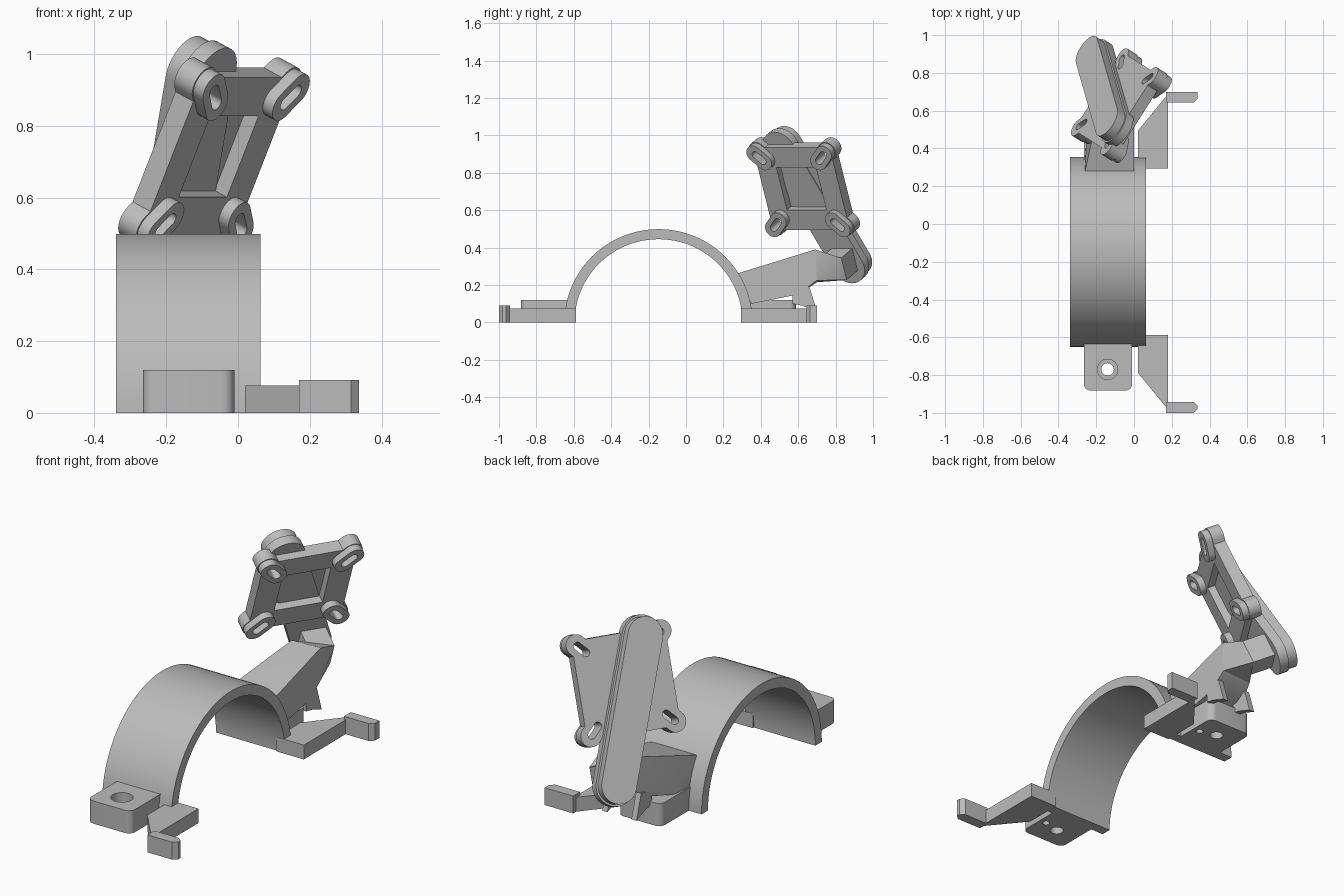
import bpy, bmesh, math
from mathutils import Matrix, Vector

if "Cube" in bpy.data.objects:
    bpy.data.objects.remove(bpy.data.objects["Cube"])

grey = bpy.data.materials.new("plain_grey")
grey.diffuse_color = (0.5, 0.5, 0.5, 1)
grey.use_nodes = True
grey.node_tree.nodes["Principled BSDF"].inputs["Base Color"].default_value = grey.diffuse_color


def finish(name, bm, matrix=None):
    bmesh.ops.recalc_face_normals(bm, faces=bm.faces)
    me = bpy.data.meshes.new(name)
    bm.to_mesh(me)
    bm.free()
    me.materials.append(grey)
    if matrix:
        me.transform(matrix)
    ob = bpy.data.objects.new(name, me)
    bpy.context.collection.objects.link(ob)
    return ob


def prism(name, pts, lo, hi, matrix=None):
    """Extrude a 2D outline along its normal from lo to hi."""
    bm = bmesh.new()
    base = [bm.verts.new((x, y, lo)) for x, y in pts]
    top = [bm.verts.new((x, y, hi)) for x, y in pts]
    bm.faces.new(base[::-1])
    bm.faces.new(top)
    n = len(pts)
    for i in range(n):
        j = (i + 1) % n
        bm.faces.new((base[i], base[j], top[j], top[i]))
    return finish(name, bm, matrix)


def hull(name, pts):
    bm = bmesh.new()
    for p in pts:
        bm.verts.new(p)
    bmesh.ops.convex_hull(bm, input=bm.verts)
    return finish(name, bm)


def cone(name, x, y, z0, z1, r0, r1, matrix=None):
    bm = bmesh.new()
    bmesh.ops.create_cone(bm, cap_ends=True, segments=32, radius1=r0, radius2=r1,
                          depth=z1 - z0, matrix=Matrix.Translation((x, y, (z0 + z1) / 2)))
    return finish(name, bm, matrix)


def obround(p, q, r, n=16):
    """Stadium outline around the segment p-q."""
    a = math.atan2(q[1] - p[1], q[0] - p[0])
    pts = []
    for c, start in ((q, a - math.pi / 2), (p, a + math.pi / 2)):
        for i in range(n + 1):
            t = start + math.pi * i / n
            pts.append((c[0] + r * math.cos(t), c[1] + r * math.sin(t)))
    return pts


def rect(x0, x1, y0, y1):
    return [(x0, y0), (x1, y0), (x1, y1), (x0, y1)]


def cut(ob, cutters):
    bpy.context.view_layer.objects.active = ob
    for c in cutters:
        m = ob.modifiers.new("cut", 'BOOLEAN')
        m.operation, m.solver, m.object = 'DIFFERENCE', 'EXACT', c
        bpy.ops.object.modifier_apply(modifier=m.name)


helpers = []


def helper(ob):
    helpers.append(ob)
    return ob


# sideways frame: outline in (y, z), extruded along x
YZX = Matrix(((0, 0, 1, 0), (1, 0, 0, 0), (0, 1, 0, 0), (0, 0, 0, 1)))
# outline in (x, z), extruded along y
XZY = Matrix(((1, 0, 0, 0), (0, 0, 1, 0), (0, 1, 0, 0), (0, 0, 0, 1)))

# half-ring arch
CY, RO, RI, N = -0.147, 0.503, 0.449, 48
arc = [(CY + RO * math.cos(math.pi * i / N), 0.992 * RO * math.sin(math.pi * i / N)) for i in range(N + 1)]
arc += [(CY + RI * math.cos(math.pi * i / N), 0.992 * RI * math.sin(math.pi * i / N)) for i in range(N, -1, -1)]
arch = prism("arch", arc, -0.34, 0.063, YZX)

# screw tabs, arms and arm ends, front and back
for side, s in (("front", -1), ("back", 1)):
    def Y(d):
        return CY + s * d
    outer = Y(0.735)
    r = 0.035
    outline = [(-0.265, Y(0.47)), (-0.01, Y(0.47))]
    for cx, a0 in ((-0.01 - r, 0), (-0.265 + r, 90)):
        for k in range(7):
            t = math.radians(a0 + 15 * k)
            outline.append((cx + r * math.cos(t), outer - s * r + s * r * math.sin(t)))
    tab = prism(side + "_screw_tab", outline, 0, 0.12)
    cut(tab, [helper(cone("screw_hole", -0.14, Y(0.623), -0.1, 0.3, 0.033, 0.033)),
              helper(cone("screw_recess", -0.14, Y(0.623), 0.07, 0.2, 0.054, 0.054)),
              helper(cone("pin_hole", -0.05, Y(0.60), -0.1, 0.05, 0.018, 0.018))])
    prism(side + "_arm", [(0.02, Y(0.44)), (0.18, Y(0.44)),
                          (0.18, Y(0.835)), (0.02, Y(0.64))], 0, 0.076)
    y0, y1 = sorted((Y(0.79), Y(0.85)))
    # arm end plate, its tip corner chamfered
    if s < 0:
        y0, y1 = -1.0, -0.942
    else:
        y0, y1 = 0.643, 0.70
    end = prism(side + "_arm_end", [(0.17, y0), (0.315, y0), (0.337, y0 + 0.02),
                                    (0.337, y1 - (0.02 if s < 0 else 0)),
                                    (0.315 if s < 0 else 0.337, y1), (0.17, y1)], 0, 0.092)
    cut(end, [helper(cone("end_hole", 0.265, 0.046, y0 - 0.1, y1 + 0.1, 0.018, 0.018, XZY))])

# tilted head frame: u across the plate, v up it, n out of its face
u = Vector((0.537, 0.844, 0)).normalized()
v = Vector((0.353, -0.227, 0.908))
v = (v - u * v.dot(u)).normalized()
n = u.cross(v)
C = Vector((-0.027, 0.60, 0.70))
HEAD = Matrix.Translation(C) @ Matrix((u, v, n)).transposed().to_4x4()

# mounting plate with a shallow pocket and four slotted ears
plate = prism("head_plate", rect(-0.243, 0.243, -0.243, 0.243), -0.1, -0.035, HEAD)
cut(plate, [helper(prism("pocket", rect(-0.125, 0.125, -0.125, 0.125), -0.08, 0.1, HEAD))])
for sx in (-1, 1):
    for sy in (-1, 1):
        def seg(h):
            d = h * 0.707
            return ((sx * (0.196 - d), sy * (0.197 - d)), (sx * (0.196 + d), sy * (0.197 + d)))
        slot = helper(prism("slot", obround(*seg(0.026), 0.02), -0.12, 0.1, HEAD))
        ear = prism("plate_ear", obround(*seg(0.034), 0.053), -0.1, -0.035, HEAD)
        collar = prism("ear_collar", obround(*seg(0.034), 0.048), -0.036, 0, HEAD)
        for ob in (plate, ear, collar):
            cut(ob, [slot])

# long bar across the back of the plate, with a wider base layer
low, high = (0.147, -0.475), (-0.11, 0.215)
prism("bar_base", obround(low, high, 0.1), -0.125, -0.075, HEAD)
prism("bar", obround(low, high, 0.09), -0.176, -0.12, HEAD)

# knuckle between neck and bar
knuckle = [HEAD @ Vector((a, b, c)) for a in (0.07, 0.20) for b in (-0.50, -0.37) for c in (-0.08, 0.045)]
hull("knuckle", knuckle)

# tapering neck rising from the arch
end_face = [(-0.17, 0.69, 0.385), (0.0, 0.69, 0.39), (-0.17, 0.70, 0.215), (0.0, 0.70, 0.225)]
neck = hull("neck", [(-0.26, 0.275, 0.262), (0.0, 0.275, 0.262), (-0.26, 0.35, 0.1), (0.0, 0.35, 0.1),
                     (-0.25, 0.47, 0.125), (0.0, 0.47, 0.125), (-0.2, 0.6, 0.15), (0.0, 0.6, 0.15)] + end_face)
hull("neck_joint", end_face + knuckle[1::2])
# keep the inside of the arch clear
bore = helper(cone("bore", 0, 0, -0.6, 0.6, 0.46, 0.46,
                   Matrix.Translation((0, CY, 0)) @ Matrix.Rotation(math.pi / 2, 4, 'Y')))
cut(neck, [bore])

# small braces under the neck
for x in (-0.20, -0.03):
    prism("neck_brace", [(0.57, 0.10), (0.62, 0.09), (0.70, 0.06), (0.66, 0.19), (0.57, 0.17)],
          x, x + 0.03, YZX)

for ob in helpers:
    bpy.data.objects.remove(ob, do_unlink=True)
for ob in bpy.context.scene.objects:
    bpy.ops.object.select_all(action='DESELECT')
    ob.select_set(True)
    bpy.context.view_layer.objects.active = ob
    bpy.ops.object.shade_smooth_by_angle(angle=math.radians(30))
